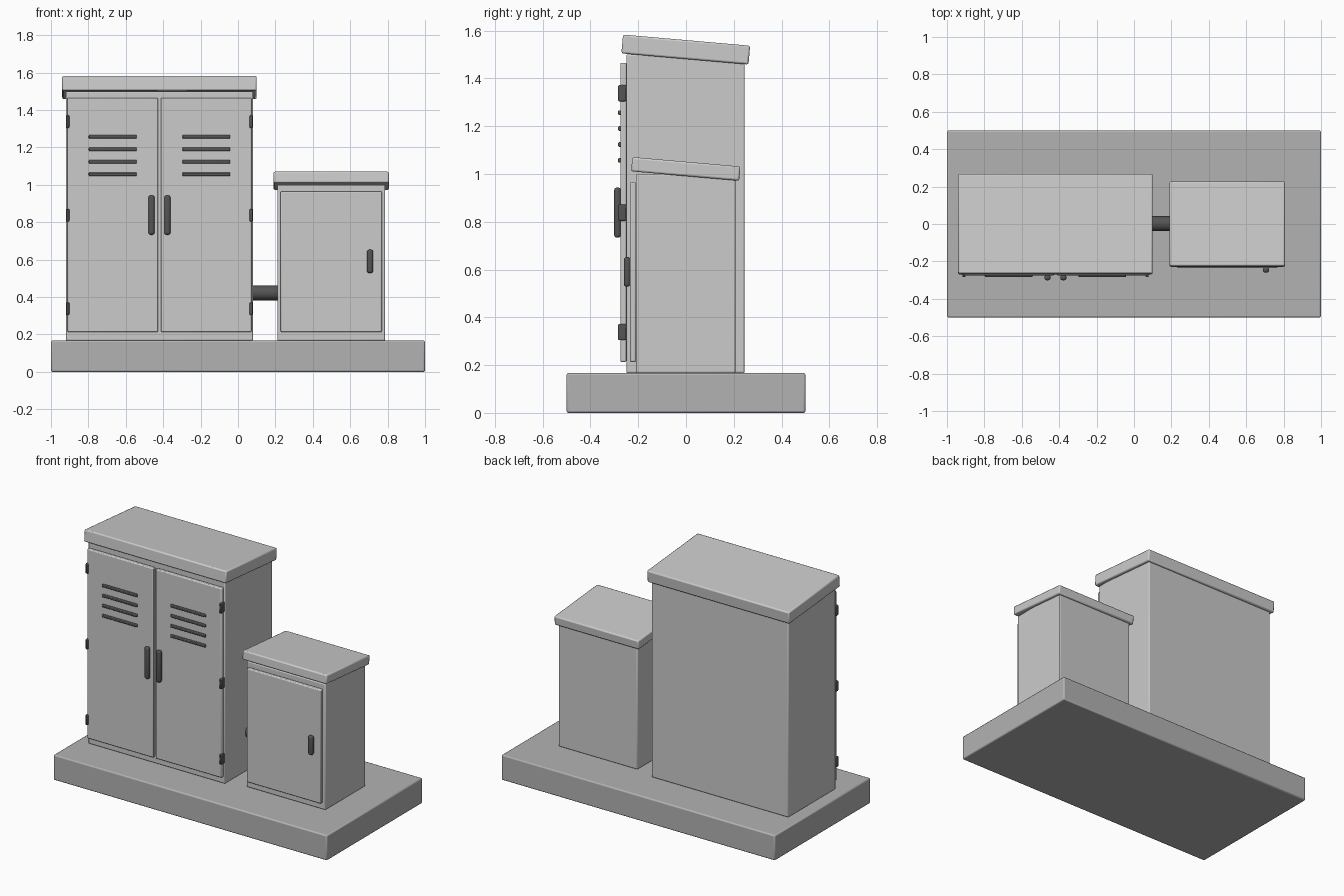
import bpy, math

if "Cube" in bpy.data.objects:
    bpy.data.objects.remove(bpy.data.objects["Cube"])

def material(name, v):
    m = bpy.data.materials.new(name)
    m.diffuse_color = (v, v, v, 1)
    m.use_nodes = True
    m.node_tree.nodes["Principled BSDF"].inputs["Base Color"].default_value = m.diffuse_color
    return m

dark = material("dark_metal", 0.09)
concrete = material("concrete", 0.45)

def finish(o, name, mat, bevel, segments):
    o.name = name
    if mat:
        o.data.materials.append(mat)
    if bevel:
        b = o.modifiers.new("bevel", 'BEVEL')
        b.width, b.segments, b.limit_method = bevel, segments, 'ANGLE'
    bpy.ops.object.shade_smooth_by_angle(angle=math.radians(35))
    return o

def box(name, x, y, z, bevel=0.006, segments=2, mat=None, tilt=0):
    """Bevelled box from (min, max) ranges, tilted about x."""
    r = (x, y, z)
    bpy.ops.mesh.primitive_cube_add(size=1, location=[(a + b) / 2 for a, b in r],
                                    rotation=(tilt, 0, 0))
    o = bpy.context.object
    o.scale = [b - a for a, b in r]
    bpy.ops.object.transform_apply(location=False, rotation=False, scale=True)
    return finish(o, name, mat, bevel, segments)

BASE = 0.167
TILT = math.radians(-5)

# Concrete plinth
box("plinth", (-1, 1), (-0.5, 0.5), (0, BASE), 0.008, mat=concrete)

# Large cabinet: body and sloping roof
box("large_cabinet_body", (-0.92, 0.08), (-0.25, 0.245), (BASE, 1.5))
box("large_cabinet_roof", (-0.94, 0.10), (-0.268, 0.266), (1.481, 1.56), 0.008, tilt=TILT)

# Mirrored doors, louvres, handles and hinges about the large cabinet's middle
MID = -0.42
for side, s in (("left", -1), ("right", 1)):
    def span(a, b):
        return tuple(sorted((MID + s * a, MID + s * b)))
    box(side + "_door", span(0.008, 0.492), (-0.275, -0.249), (0.213, 1.465))
    box(side + "_door_handle", span(0.026, 0.059), (-0.301, -0.272), (0.733, 0.943),
        0.012, 3, dark)
    for i in range(4):
        z = 1.057 + i * 0.0665
        box(f"{side}_louvre_{i + 1}", span(0.122, 0.378), (-0.284, -0.27),
            (z - 0.01, z + 0.01), 0.005, 2, dark)
    for i in range(3):
        z = 0.338 + i * 0.5
        box(f"{side}_hinge_{i + 1}", span(0.482, 0.498), (-0.284, -0.25),
            (z - 0.034, z + 0.034), 0.005, 2, dark)

# Small cabinet: body, sloping roof, door and handle
box("small_cabinet_body", (0.21, 0.787), (-0.21, 0.207), (BASE, 1.0))
box("small_cabinet_roof", (0.19, 0.807), (-0.228, 0.226), (0.991, 1.051), 0.008, tilt=TILT)
box("small_door", (0.228, 0.769), (-0.235, -0.209), (0.213, 0.965))
box("small_door_handle", (0.689, 0.723), (-0.26, -0.232), (0.528, 0.653), 0.012, 3, dark)

# Conduit joining the cabinets
bpy.ops.mesh.primitive_cylinder_add(vertices=24, radius=0.04, depth=0.17,
                                    location=(0.145, 0.002, 0.422),
                                    rotation=(0, math.pi / 2, 0))
finish(bpy.context.object, "conduit", dark, 0, 1)
